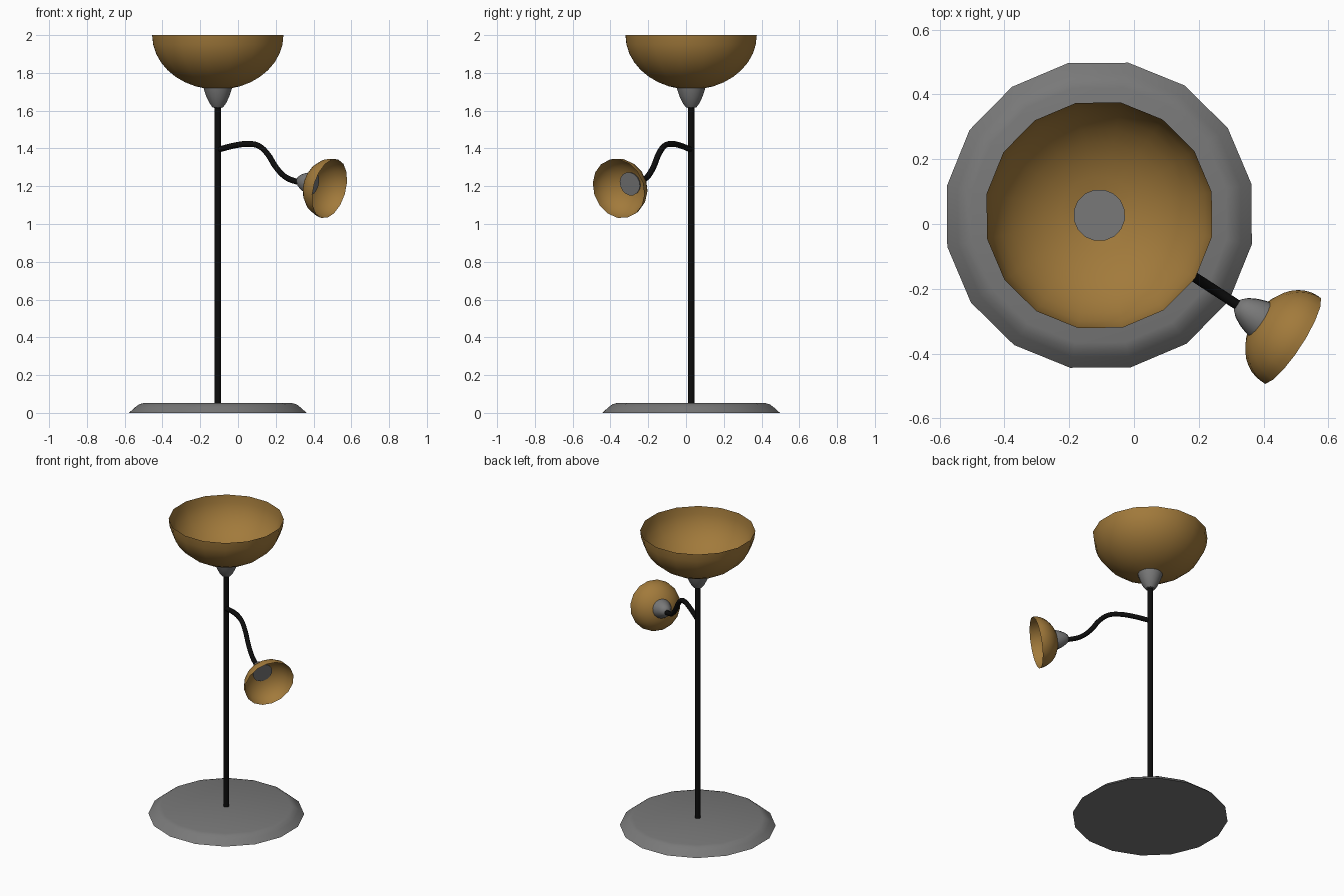
import bpy, math
from mathutils import Vector, Matrix

if "Cube" in bpy.data.objects:
    bpy.data.objects.remove(bpy.data.objects["Cube"])

def material(name, rgb):
    m = bpy.data.materials.new(name)
    m.diffuse_color = (*rgb, 1)
    m.use_nodes = True
    m.node_tree.nodes["Principled BSDF"].inputs["Base Color"].default_value = m.diffuse_color
    return m

gold = material("amber", (0.36, 0.195, 0.044))
grey = material("grey", (0.19, 0.19, 0.19))
black = material("black", (0.004, 0.004, 0.004))

CX, CY = -0.107, 0.027      # lamp axis
TURN = math.radians(11.7)   # rotation of the facets

def lathe(name, profile, mat, matrix, sides=16):
    """Revolve (radius, height) points about local z; radius 0 closes to a point."""
    verts, faces, rings = [], [], []
    for r, z in profile:
        n = 1 if r == 0 else sides
        rings.append(range(len(verts), len(verts) + n))
        for i in range(n):
            a = TURN + 2 * math.pi * i / sides
            verts.append((r * math.cos(a), r * math.sin(a), z))
    for p, q in zip(rings, rings[1:]):
        for i in range(sides):
            j = (i + 1) % sides
            f = [p[i % len(p)], p[j % len(p)], q[j % len(q)], q[i % len(q)]]
            faces.append(list(dict.fromkeys(f)))
    me = bpy.data.meshes.new(name)
    me.from_pydata(verts, [], faces)
    me.transform(matrix)
    me.materials.append(mat)
    ob = bpy.data.objects.new(name, me)
    bpy.context.collection.objects.link(ob)
    me.shade_smooth()
    me.set_sharp_from_angle(angle=math.radians(40))
    return ob

def bowl(radius, depth, hole):
    """Elliptical bowl profile with its rim at height 0."""
    a0 = math.acos(hole / radius)
    pts = []
    for i in range(9):
        a = a0 * (1 - i / 8)
        pts.append((radius * math.cos(a), -depth * math.sin(a)))
    return pts

axis = Matrix.Translation((CX, CY, 0))

# Base and pole
lathe("base", [(0, 0), (0.479, 0), (0.445, 0.03), (0.425, 0.045), (0.40, 0.052), (0, 0.053)], grey, axis)
lathe("pole", [(0, 0.04), (0.018, 0.04), (0.018, 1.64), (0, 1.64)], black, axis)

# Upper socket and shade
lathe("main_socket", [(0, 1.612), (0.028, 1.617), (0.045, 1.64), (0.062, 1.675),
                      (0.074, 1.71), (0.08, 1.735), (0, 1.735)], grey, axis)
lathe("main_shade", bowl(0.354, 0.288, 0.06), gold, axis @ Matrix.Translation((0, 0, 2)))

# Side shade and socket, aimed outwards and slightly down
az, tilt = math.radians(-33), math.radians(13)
aim = Vector((math.cos(az) * math.cos(tilt), math.sin(az) * math.cos(tilt), -math.sin(tilt)))
head = Matrix.Translation((0.485, -0.357, 1.187)) @ aim.to_track_quat('Z', 'Y').to_matrix().to_4x4()
lathe("side_shade", bowl(0.161, 0.132, 0.04), gold, head)
lathe("side_socket", [(0, -0.205), (0.02, -0.202), (0.036, -0.185), (0.05, -0.158),
                      (0.059, -0.132), (0.063, -0.112), (0, -0.112)], grey, head)

# Curved arm: (distance from pole, height)
path = [(0, 1.393), (0.12, 1.418), (0.2, 1.424), (0.26, 1.413), (0.315, 1.37),
        (0.365, 1.303), (0.425, 1.25), (0.48, 1.229), (0.535, 1.219)]
cu = bpy.data.curves.new("arm", 'CURVE')
cu.dimensions = '3D'
cu.bevel_depth = 0.0155
cu.bevel_resolution = 2
cu.resolution_u = 4
cu.use_fill_caps = True
sp = cu.splines.new('BEZIER')
sp.bezier_points.add(len(path) - 1)
for bp, (d, z) in zip(sp.bezier_points, path):
    bp.co = (CX + d * math.cos(az), CY + d * math.sin(az), z)
    bp.handle_left_type = bp.handle_right_type = 'AUTO'
cu.materials.append(black)
arm = bpy.data.objects.new("arm", cu)
bpy.context.collection.objects.link(arm)
